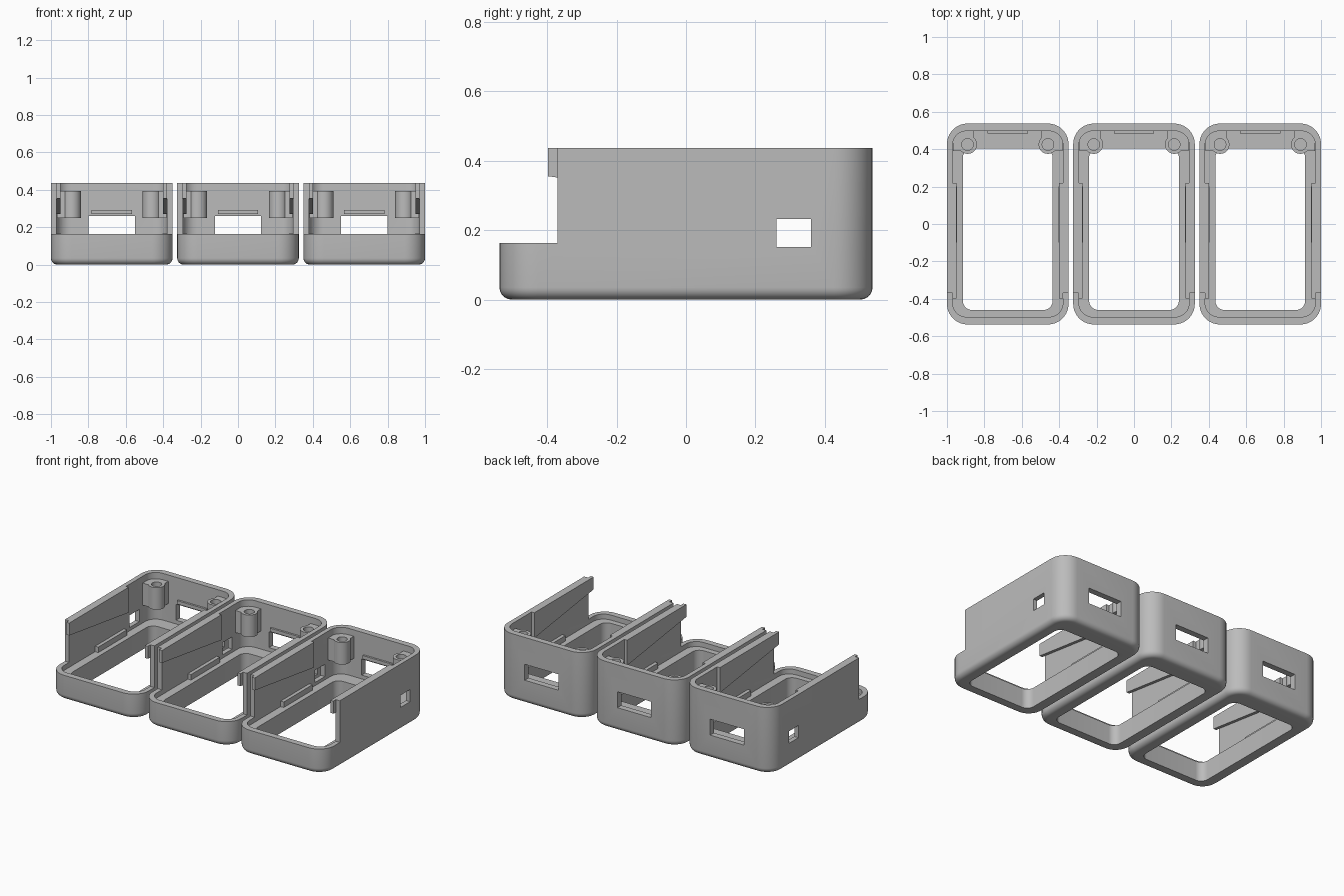
import bpy, bmesh, math

if "Cube" in bpy.data.objects:
    bpy.data.objects.remove(bpy.data.objects["Cube"])

W, D, H, R = 0.325, 0.537, 0.437, 0.11   # half width, half depth, height, corner radius
LOW, RING = 0.163, 0.13                  # front rim height, ledge height

grey = bpy.data.materials.new("light grey")
grey.diffuse_color = (0.5, 0.5, 0.5, 1)
grey.use_nodes = True
grey.node_tree.nodes["Principled BSDF"].inputs["Base Color"].default_value = grey.diffuse_color


def rounded(w, d, r, z, y0=0.0, n=10):
    pts = []
    for k, (sx, sy) in enumerate([(1, 1), (-1, 1), (-1, -1), (1, -1)]):
        for i in range(n + 1):
            a = math.pi / 2 * (k + i / n)
            pts.append((sx * (w - r) + r * math.cos(a), y0 + sy * (d - r) + r * math.sin(a), z))
    return pts


def finish(name, bm):
    bmesh.ops.recalc_face_normals(bm, faces=bm.faces)
    me = bpy.data.meshes.new(name)
    bm.to_mesh(me)
    bm.free()
    me.materials.append(grey)
    ob = bpy.data.objects.new(name, me)
    bpy.context.collection.objects.link(ob)
    return ob


def loft(name, loops):
    bm = bmesh.new()
    rows = [[bm.verts.new(p) for p in loop] for loop in loops]
    n = len(rows[0])
    for a, b in zip(rows, rows[1:]):
        for i in range(n):
            j = (i + 1) % n
            bm.faces.new((a[i], a[j], b[j], b[i]))
    bm.faces.new(rows[0])
    bm.faces.new(rows[-1])
    return finish(name, bm)


def box(name, x0, x1, y0, y1, z0, z1):
    return loft(name, [[(x0, y0, z), (x1, y0, z), (x1, y1, z), (x0, y1, z)] for z in (z0, z1)])


def cylinder(name, x, y, r, z0, z1, n=32):
    return loft(name, [[(x + r * math.cos(2 * math.pi * i / n), y + r * math.sin(2 * math.pi * i / n), z)
                        for i in range(n)] for z in (z0, z1)])


def combine(target, tool, op):
    m = target.modifiers.new("cut", 'BOOLEAN')
    m.operation, m.solver, m.object = op, 'EXACT', tool
    bpy.context.view_layer.objects.active = target
    bpy.ops.object.modifier_apply(modifier=m.name)
    bpy.data.objects.remove(tool)


# Outer shell with rounded bottom edge
F = 0.035
loops = []
for i in range(7):
    a = math.pi / 2 * i / 6
    inset = F * (1 - math.sin(a))
    loops.append(rounded(W - inset, D - inset, R - inset, F * (1 - math.cos(a))))
loops.append(rounded(W, D, R, H))
case = loft("case_left", loops)

# Cavity, bottom opening, cut-away front
combine(case, loft("cavity", [rounded(W - 0.03, D - 0.04, 0.075, z) for z in (RING, H + 0.1)]), 'DIFFERENCE')
combine(case, loft("opening", [rounded(0.24, 0.432, 0.05, z, -0.028) for z in (-0.1, 0.3)]), 'DIFFERENCE')
combine(case, box("front_cut", -1, 1, -1, -0.37, LOW, 1), 'DIFFERENCE')

for s in (-1, 1):
    def sx(a, b):
        return min(s * a, s * b), max(s * a, s * b)
    # Wall thickening with sloping lower edge and front tab
    outline = [(-0.397, H), (-0.397, 0.355), (0.22, 0.27), (0.22, H)]
    combine(case, loft("wall_rib", [[(s * x, y, z) for y, z in outline] for x in (0.275, 0.2965)]), 'UNION')
    # Low side ledge
    combine(case, box("side_ledge", *sx(0.272, 0.30), -0.1, 0.2, 0.12, 0.166), 'UNION')
    # Screw post tied into the back corner
    combine(case, cylinder("post", s * 0.215, 0.425, 0.05, 0.25, 0.395), 'UNION')
    combine(case, box("post_web", *sx(0.2151, 0.292), 0.39, 0.494, 0.25, 0.395), 'UNION')
    combine(case, box("post_web", *sx(0.18, 0.2651), 0.4251, 0.502, 0.25, 0.395), 'UNION')
    combine(case, cylinder("post_hole", s * 0.215, 0.425, 0.031, 0.29, 0.5), 'DIFFERENCE')

# Side ports, back window and the small ledge above it
combine(case, box("side_ports", -1, 1, 0.26, 0.36, 0.152, 0.232), 'DIFFERENCE')
combine(case, box("back_window", -0.123, 0.123, 0.45, 0.7, 0.155, 0.26), 'DIFFERENCE')
combine(case, box("window_ledge", -0.107, 0.107, 0.484, 0.505, 0.27, 0.293), 'UNION')

bpy.ops.object.select_all(action='DESELECT')
case.select_set(True)
bpy.context.view_layer.objects.active = case
bpy.ops.object.shade_smooth_by_angle(angle=math.radians(30))

# Three identical cases in a row
for name, x in (("case_middle", 0), ("case_right", 0.675)):
    twin = case.copy()
    twin.data = case.data.copy()
    twin.name = name
    twin.location.x = x
    bpy.context.collection.objects.link(twin)
case.location.x = -0.675
